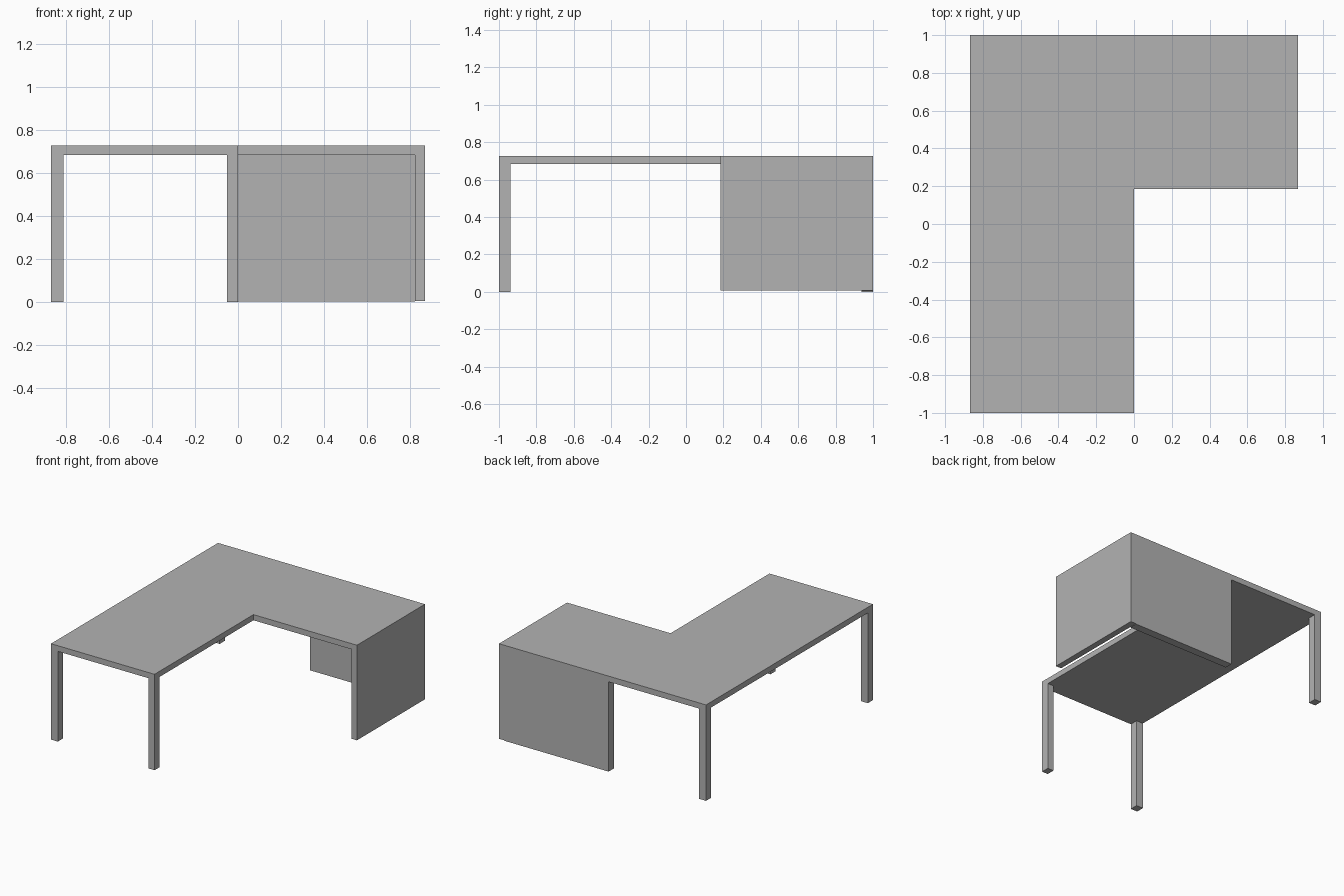
import bpy
import bmesh

cube = bpy.data.objects.get("Cube")
if cube:
    bpy.data.objects.remove(cube, do_unlink=True)

# Overall dimensions
X, Y = 0.868, 1.0
TOP, UNDER = 0.727, 0.684
NOTCH_Y = 0.185
LEG_Y = 0.062

grey = bpy.data.materials.new("matte grey")
grey.use_nodes = True
colour = (0.45, 0.45, 0.45, 1)
grey.diffuse_color = colour
grey.node_tree.nodes["Principled BSDF"].inputs["Base Color"].default_value = colour


def prism(name, outline, z0, z1):
    """Extrude a flat outline upwards from z0 to z1."""
    bm = bmesh.new()
    base = bm.faces.new([bm.verts.new((x, y, z0)) for x, y in outline])
    raised = bmesh.ops.extrude_face_region(bm, geom=[base], use_keep_orig=True)["geom"]
    for v in raised:
        if isinstance(v, bmesh.types.BMVert):
            v.co.z = z1
    bmesh.ops.recalc_face_normals(bm, faces=bm.faces)
    mesh = bpy.data.meshes.new(name)
    bm.to_mesh(mesh)
    bm.free()
    mesh.materials.append(grey)
    obj = bpy.data.objects.new(name, mesh)
    bpy.context.collection.objects.link(obj)
    return obj


def box(name, x0, x1, y0, y1, z0, z1):
    return prism(name, [(x0, y0), (x1, y0), (x1, y1), (x0, y1)], z0, z1)


# L-shaped desktop
prism("desktop", [(-X, -Y), (0, -Y), (0, NOTCH_Y), (X, NOTCH_Y), (X, Y), (-X, Y)],
      UNDER, TOP)

# Square legs: two at the front, one at the back corner
box("front_right_leg", -X, -X + 0.057, -Y, -Y + LEG_Y, 0, UNDER)
box("front_left_leg", -0.051, 0, -Y, -Y + LEG_Y, 0, UNDER)
box("back_right_leg", -X, -X + 0.057, Y - LEG_Y, Y, 0, UNDER)

# Panels closing the short wing
SIDE_X = X - 0.047
box("side_panel", SIDE_X, X, NOTCH_Y, Y, 0.006, UNDER)
box("back_panel", -0.051, SIDE_X, Y - LEG_Y, Y, 0.003, UNDER)
